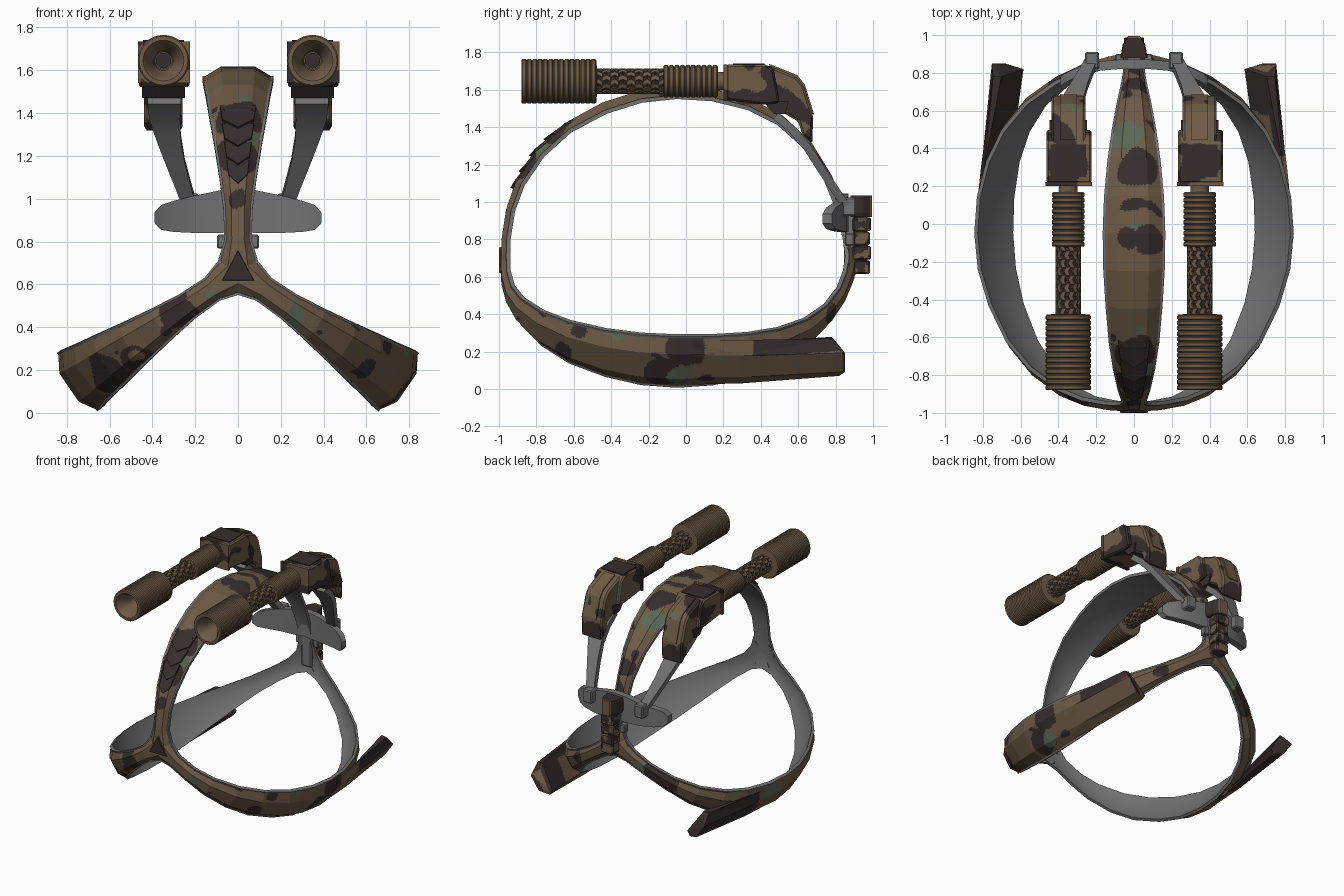
import bpy, bmesh, math
from mathutils import Vector, noise

if "Cube" in bpy.data.objects:
    bpy.data.objects.remove(bpy.data.objects["Cube"])

def material(name, col):
    m = bpy.data.materials.new(name)
    m.diffuse_color = (*col, 1)
    m.use_nodes = True
    m.node_tree.nodes["Principled BSDF"].inputs["Base Color"].default_value = m.diffuse_color
    return m

BROWN, DARK, GREEN, TAN, GRAY = range(5)
MATS = [material("camo_brown", (.158, .105, .062)), material("camo_dark", (.038, .026, .027)),
        material("camo_green", (.105, .14, .09)), material("camo_tan", (.2, .12, .055)),
        material("liner_gray", (.17, .17, .17))]
HUB = .66

# Large camouflage patches: x, y, z, radius, colour (first match wins)
BLOBS = [(.74, -.04, .08, .06, GREEN), (.82, .0, .22, .1, DARK), (.74, -.12, .1, .1, DARK),
         (.66, -.55, .32, .06, DARK), (.74, -.3, .27, .045, GREEN), (.5, -.75, .4, .04, GREEN),
         (.6, -.66, .2, .06, DARK), (.25, -.9, .5, .05, DARK), (-.48, -.8, .26, .04, TAN),
         (-.45, -.75, .25, .1, DARK), (-.6, -.6, .14, .14, DARK), (-.28, -.9, .48, .1, DARK),
         (-.2, .83, .5, .06, GREEN), (-.34, .8, .44, .14, DARK), (-.8, .1, .2, .08, GREEN),
         (.4, .8, .4, .06, DARK), (-.04, .47, 1.48, .09, GREEN), (.02, .3, 1.56, .11, DARK),
         (.08, -.08, 1.6, .08, DARK), (-.03, -.09, 1.61, .05, DARK), (.07, -.78, 1.28, .05, GREEN),
         (0, -.68, 1.38, .12, DARK), (0, -.85, 1.2, .11, DARK), (0, -.95, 1.0, .04, DARK),
         (0, .72, 1.18, .08, DARK), (.35, .33, 1.76, .11, DARK), (-.35, .33, 1.76, .11, DARK),
         (.35, .66, 1.36, .09, DARK), (-.35, .66, 1.36, .09, DARK)]

def camo(c):
    p = c + noise.noise_vector(c * 8) * .035
    for x, y, z, r, m in BLOBS:
        if (p - Vector((x, y, z))).length < r:
            return m
    n = noise.noise(c * 8 + Vector((3.3, 1.7, 5.1)))
    limit = .17 if abs(c.x) > .2 and c.z > 1.25 else .45
    return DARK if n > limit else GREEN if n < -.58 else BROWN

def loft(name, rings, mat=BROWN, paint=None, smooth=None, bevel=0):
    """Skin closed rings of points, cap the ends; paint = rule from face centre to colour."""
    bm = bmesh.new()
    vs = [[bm.verts.new(p) for p in ring] for ring in rings]
    n = len(vs[0])
    for a, b in zip(vs, vs[1:]):
        for i in range(n):
            bm.faces.new((a[i], a[(i + 1) % n], b[(i + 1) % n], b[i]))
    bm.faces.new(vs[0])
    bm.faces.new(vs[-1])
    bmesh.ops.recalc_face_normals(bm, faces=bm.faces[:])
    if bevel:
        bmesh.ops.bevel(bm, geom=bm.edges[:], offset=bevel, segments=1, affect='EDGES')
    if paint:
        bmesh.ops.triangulate(bm, faces=bm.faces[:])
        for _ in range(8):
            long = [e for e in bm.edges if e.calc_length() > .02]
            if not long:
                break
            bmesh.ops.subdivide_edges(bm, edges=long, cuts=1)
            bmesh.ops.triangulate(bm, faces=bm.faces[:])
    for f in bm.faces:
        f.material_index = paint(f.calc_center_median()) if paint else mat
    return finish(name, bm, smooth)

def finish(name, bm, smooth=None):
    me = bpy.data.meshes.new(name)
    bm.to_mesh(me)
    bm.free()
    for m in MATS:
        me.materials.append(m)
    ob = bpy.data.objects.new(name, me)
    bpy.context.collection.objects.link(ob)
    if smooth:
        bpy.ops.object.select_all(action='DESELECT')
        ob.select_set(True)
        bpy.context.view_layer.objects.active = ob
        bpy.ops.object.shade_smooth_by_angle(angle=math.radians(smooth))
    return ob

def prism(name, prof, x0, x1, **kw):
    return loft(name, [[(x, y, z) for y, z in prof] for x in (x0, x1)], **kw)

def box(name, x, y, z, sx, sy, sz, **kw):
    prof = [(y - sy / 2, z - sz / 2), (y + sy / 2, z - sz / 2), (y + sy / 2, z + sz / 2), (y - sy / 2, z + sz / 2)]
    return prism(name, prof, x - sx / 2, x + sx / 2, **kw)

def turn(l, y, r, a):
    """Arm space (sideways, y, distance from hub axis) to world."""
    return Vector((l * math.cos(a) + r * math.sin(a), y, HUB - l * math.sin(a) + r * math.cos(a)))

# Cage arms: y, radius from axis, half width
PATH = [(-.99, 0, .1), (-.99, .06, .085), (-.985, .15, .058), (-.962, .3, .062), (-.91, .45, .08), (-.8, .62, .105),
        (-.65, .76, .128), (-.45, .87, .145), (-.25, .935, .157), (-.05, .957, .16), (.15, .943, .153),
        (.35, .89, .135), (.52, .8, .112), (.67, .66, .085), (.78, .48, .06), (.85, .3, .05),
        (.885, .15, .055), (.9, .06, .08), (.9, 0, .1)]

def arm_rings(section, a):
    rings = []
    for i, (y, r, w) in enumerate(PATH):
        p, q = PATH[max(i - 1, 0)], PATH[min(i + 1, len(PATH) - 1)]
        d = Vector((q[0] - p[0], q[1] - p[1])).normalized()
        if i in (0, len(PATH) - 1):
            d = Vector((0, 1 if i == 0 else -1))
        depth = .02 + .18 * min(w, r * .2 + .06)
        rings.append([turn(l, y - d.y * h, r + d.x * h, a) for l, h in section(w, depth)])
    return rings

def shell(w, h):
    return [(-w, -h), (-.5 * w, 0), (.5 * w, 0), (w, -h)]

def liner(w, h):
    e = w + .006
    return [(-e, -h + .004), (e, -h + .004), (e, -h - .018), (.5 * w, -h - .005), (-.5 * w, -h - .005), (-e, -h - .018)]

ANGLE = math.radians(124.5)
for name, a in (("top", 0), ("right", ANGLE), ("left", -ANGLE)):
    loft(name + "_arm_shell", arm_rings(shell, a), paint=camo)
    loft(name + "_arm_liner", arm_rings(liner, a), GRAY, smooth=35)

# Swept-back fins on the lower arms
for name, s in (("right", 1), ("left", -1)):
    rings = []
    for y, w, r, shift, t in ((.04, .14, .952, 0, .038), (.3, .14, .938, -.01, .052), (.82, .122, .885, -.02, .09)):
        d = min(.05, .85 * t)
        sec = [(-w, -d, 0), (-.5 * w, 0, .03), (.5 * w, 0, .03), (w, -d, -.04), (.85 * w, -t, -.04), (-.85 * w, -t, 0)]
        rings.append([turn(-s * (l + shift), y + e * (y > .5), r + h, s * ANGLE) for l, h, e in sec])

    def fin_paint(c, s=s):
        r = abs(c.x) * .824 - (c.z - HUB) * .566
        l = abs(c.x) * .566 + (c.z - HUB) * .824
        if c.y < .25:
            return camo(c)
        if s < 0 or c.y > .84 or r < .85 - .06 * (c.y - .3):
            return DARK
        return DARK if l > .05 and c.y > .36 else BROWN
    loft(name + "_fin", rings, paint=fin_paint)

# Overlapping chevron scales on the front of the top arm
def front_point(r, l, off):
    for (y0, r0, _), (y1, r1, _) in zip(PATH, PATH[1:]):
        if r0 <= r <= r1:
            d = Vector((y1 - y0, r1 - r0)).normalized()
            return turn(l, y0 + (y1 - y0) * (r - r0) / (r1 - r0) - d.y * off, r + d.x * off, 0)

for i in range(4):
    t, c = .775 - .085 * i, .085 - .011 * i
    pts = [(t, -c, .001), (t, c, .001), (t - .07, c * .85, .008), (t - .11, 0, .016), (t - .07, -c * .85, .008)]
    loft("chevron_scale", [[front_point(r, l, o) for r, l, o in pts],
                           [front_point(r, l, -.025) for r, l, o in pts]], DARK)

# Front hub badge plate
tri = [(0, .765), (.08, .615), (-.08, .615)]
loft("front_hub_plate", [[(x, -.97, z) for x, z in tri],
                         [(x * .9, -1.0, .665 + (z - .665) * .9) for x, z in tri]], DARK)

# Rear crossbar, spine and clips
half = [(0, .85, 1.045, .845), (.08, .84, 1.04, .845), (.2, .84, 1.015, .835), (.3, .845, .99, .805),
        (.36, .855, .97, .775), (.39, .885, .935, .755)]
bar = [(-x, *k) for x, *k in half[:0:-1]] + half
loft("rear_crossbar", [[(x, y - .025, z0), (x, y + .025, z0), (x, y + .025, z1), (x, y - .025, z1)]
                       for x, z0, z1, y in bar], GRAY, smooth=35)
box("rear_spine", 0, .875, .81, .09, .06, .42, mat=GRAY, bevel=.01)
for s in (-1, 1):
    box("rear_clip", s * .075, .875, .8, .045, .05, .065, mat=GRAY, bevel=.006)

# Rear ribbed power block
plan = [(-.09, .88), (.09, .88), (.075, .95), (.04, .995), (-.04, .995), (-.075, .95)]
loft("rear_block_cap", [[(x * k, y, z) for x, y in plan] for z, k in ((.92, .7), (.94, .8), (1.02, .8), (1.035, .75))],
     paint=lambda c: BROWN if camo(c) == BROWN and c.y > .985 else DARK)
for i in range(4):
    box("rear_block_rib", 0, .94, .652 + .076 * i, .105, .085 + .012 * (i % 2), .072, bevel=.006,
        paint=lambda c: DARK if noise.noise(c * 22) > -.02 else BROWN)
box("rear_block_core", 0, .925, .77, .08, .09, .3, mat=DARK)

# Barrels
def lathe(name, x, prof, seg=32, smooth=30, mat=BROWN):
    ang = [2 * math.pi * k / seg for k in range(seg)]
    return loft(name, [[(x + r * math.cos(t), y, 1.645 + r * math.sin(t)) for t in ang] for y, r in prof],
                mat, smooth=smooth)

def ribs(y0, y1, n, r):
    d, out = (y1 - y0) / n, []
    for i in range(n):
        y = y0 + i * d
        out += [(y, r - .006), (y + .2 * d, r), (y + .75 * d, r), (y + .95 * d, r - .006)]
    return out + [(y1, r - .006)]

def lattice(name, x):
    seg, rows, y0, y1, r = 18, 18, -.49, -.1, .068
    bm = bmesh.new()
    vs = [[bm.verts.new((x + r * math.cos(2 * math.pi * (k + .5 * (j % 2)) / seg), y0 + (y1 - y0) * j / rows,
                         1.645 + r * math.sin(2 * math.pi * (k + .5 * (j % 2)) / seg)))
           for k in range(seg)] for j in range(rows + 1)]
    holes = []
    for j in range(rows):
        for k in range(seg):
            f = bm.faces.new((vs[j][k], vs[j][(k + 1) % seg], vs[j + 1][(k + 1) % seg], vs[j + 1][k]))
            if (k + j // 2) % 2 == 0:
                holes.append(f)
    bmesh.ops.recalc_face_normals(bm, faces=bm.faces[:])
    bmesh.ops.inset_individual(bm, faces=holes, thickness=.0045, depth=-.008)
    for f in holes:
        f.material_index = DARK
    finish(name, bm)

HOOK = [(.4, 1.73), (.44, 1.73), (.59, 1.67), (.63, 1.62), (.68, 1.46), (.675, 1.31), (.62, 1.365),
        (.6, 1.43), (.53, 1.47), (.42, 1.53)]
for side, s in (("right", 1), ("left", -1)):
    x = s * .348
    lathe(side + "_muzzle", x, [(-.7, .04), (-.78, .045), (-.83, .07), (-.865, .082), (-.88, .095)]
          + ribs(-.88, -.48, 14, .12) + [(-.475, .06)])
    lathe(side + "_muzzle_core", x, [(-.73, .036), (-.6, .036)], 16, mat=DARK)
    lattice(side + "_lattice_barrel", x)
    lathe(side + "_barrel_sleeve", x, [(-.12, .06)] + ribs(-.12, .17, 10, .086) + [(.17, .05), (.22, .05)])
    # Breech housing and hooked rear
    prism(side + "_breech", [(.215, 1.735), (.43, 1.735), (.47, 1.7), (.5, 1.53), (.42, 1.52), (.215, 1.545)],
          x - .115, x + .122, paint=camo, bevel=.01)
    prism(side + "_breech_front_frame", [(.2, 1.735), (.222, 1.735), (.222, 1.54), (.2, 1.54)],
          x - .12, x + .125, paint=camo)
    box(side + "_breech_lid", x, .335, 1.735, .19, .17, .012, mat=DARK)
    prism(side + "_hook", HOOK, x - .09, x + .09, paint=camo, bevel=.012)
    prism(side + "_hook_ridge", [(y + .005, z + .008) for y, z in HOOK[1:5]] + [(.6, 1.48), (.45, 1.6)],
          x - .045, x + .045, paint=camo)
    prism(side + "_breech_base", [(.41, 1.54), (.55, 1.54), (.53, 1.47), (.47, 1.47)], x - .1, x + .1, mat=DARK)
    # Curved gray support strut
    strut = [(.345, .48, 1.46, .078), (.342, .57, 1.385, .072), (.325, .65, 1.29, .058),
             (.295, .72, 1.18, .046), (.255, .8, 1.06, .037), (.228, .855, .98, .034)]
    rings = []
    for i, (px, y, z, w) in enumerate(strut):
        a, b = strut[max(i - 1, 0)], strut[min(i + 1, 5)]
        n = Vector((0, -(b[2] - a[2]), b[1] - a[1])).normalized() * .022
        rings.append([(s * px + u, y + v * n.y, z + v * n.z) for u, v in ((-w, -1), (w, -1), (w, 1), (-w, 1))])
    loft(side + "_strut", rings, GRAY, smooth=35)
    box(side + "_strut_clamp", s * .222, .865, .975, .075, .09, .1, mat=GRAY, bevel=.008)
